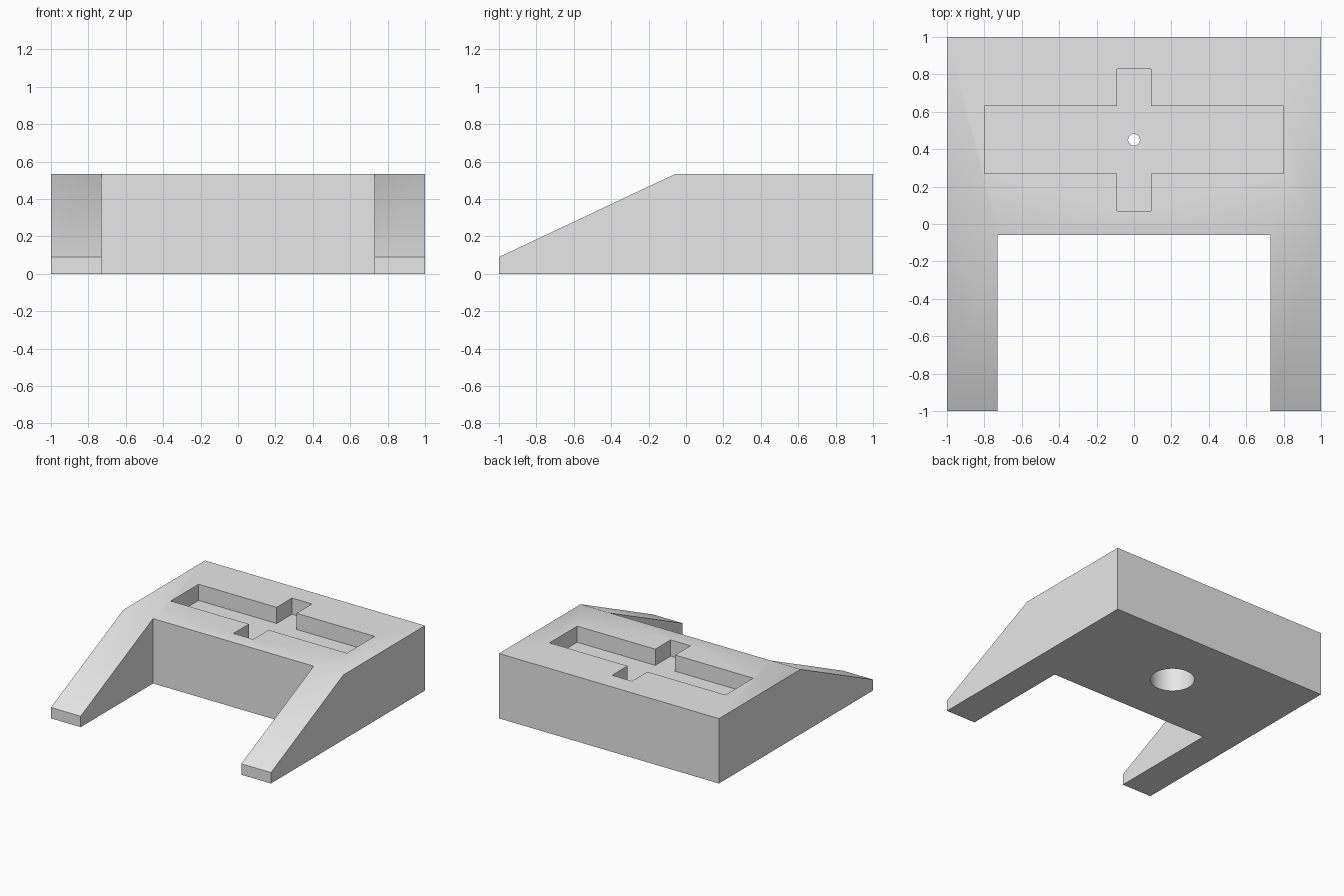
import bpy
import bmesh
import math

if "Cube" in bpy.data.objects:
    bpy.data.objects.remove(bpy.data.objects["Cube"], do_unlink=True)

HEIGHT, TIP, CREASE, LEG = 0.533, 0.09, -0.06, 0.73
HOLE_Y = 0.45

grey = bpy.data.materials.new("light grey")
grey.use_nodes = True
grey.diffuse_color = (0.8, 0.8, 0.8, 1)
grey.node_tree.nodes["Principled BSDF"].inputs["Base Color"].default_value = (0.8, 0.8, 0.8, 1)


def make_object(name, bm):
    bmesh.ops.recalc_face_normals(bm, faces=bm.faces)
    mesh = bpy.data.meshes.new(name)
    bm.to_mesh(mesh)
    bm.free()
    mesh.materials.append(grey)
    obj = bpy.data.objects.new(name, mesh)
    bpy.context.collection.objects.link(obj)
    return obj


def prism(name, outline, bottom, top):
    bm = bmesh.new()
    face = bm.faces.new([bm.verts.new((x, y, bottom)) for x, y in outline])
    up = bmesh.ops.extrude_face_region(bm, geom=[face])["geom"]
    for v in up:
        if isinstance(v, bmesh.types.BMVert):
            v.co.z = top
    return make_object(name, bm)


def circle(radius, sides=64):
    return [(radius * math.cos(2 * math.pi * i / sides),
             HOLE_Y + radius * math.sin(2 * math.pi * i / sides)) for i in range(sides)]


# Body: block with two tapering legs, walked round its plan outline
half = [(1, 1, HEIGHT), (1, CREASE, HEIGHT), (1, -1, TIP),
        (LEG, -1, TIP), (LEG, CREASE, HEIGHT)]
loop = half + [(-x, y, z) for x, y, z in reversed(half)]
bm = bmesh.new()
low = [bm.verts.new((x, y, 0)) for x, y, z in loop]
high = [bm.verts.new(p) for p in loop]
bm.faces.new(low)
for i in range(len(loop)):
    j = (i + 1) % len(loop)
    bm.faces.new((low[i], low[j], high[j], high[i]))
bm.faces.new(high[1:5])
bm.faces.new(high[5:9])
bm.faces.new([high[i] for i in (0, 1, 4, 5, 8, 9)])
body = make_object("wedge_base", bm)

# Cutters: cross-shaped pocket, wide bore from below, small through hole
arm, slot, wide, long = 0.80, 0.09, 0.18, 0.38
quarter = [(arm, wide), (slot, wide), (slot, long)]
right = quarter + [(x, -y) for x, y in reversed(quarter)]
right = [(x, y) for x, y in quarter[::-1]] + [(x, -y) for x, y in quarter]
cross = right + [(-x, y) for x, y in reversed(right)]
cross = [(x, y + HOLE_Y + 0.0) for x, y in cross]
cutters = [
    prism("pocket_cutter", cross, HEIGHT - 0.133, HEIGHT + 0.2),
    prism("bore_cutter", circle(0.167), -0.2, 0.33),
    prism("hole_cutter", circle(0.031), 0.25, HEIGHT),
]

bpy.ops.object.select_all(action='DESELECT')
bpy.context.view_layer.objects.active = body
body.select_set(True)
for cutter in cutters:
    mod = body.modifiers.new(cutter.name, 'BOOLEAN')
    mod.operation = 'DIFFERENCE'
    mod.solver = 'EXACT'
    mod.object = cutter
    bpy.ops.object.modifier_apply(modifier=mod.name)
    bpy.data.objects.remove(cutter, do_unlink=True)

# Soft crease between the top and the slopes, other edges sharp
bpy.ops.object.shade_smooth_by_angle(angle=math.radians(30))
